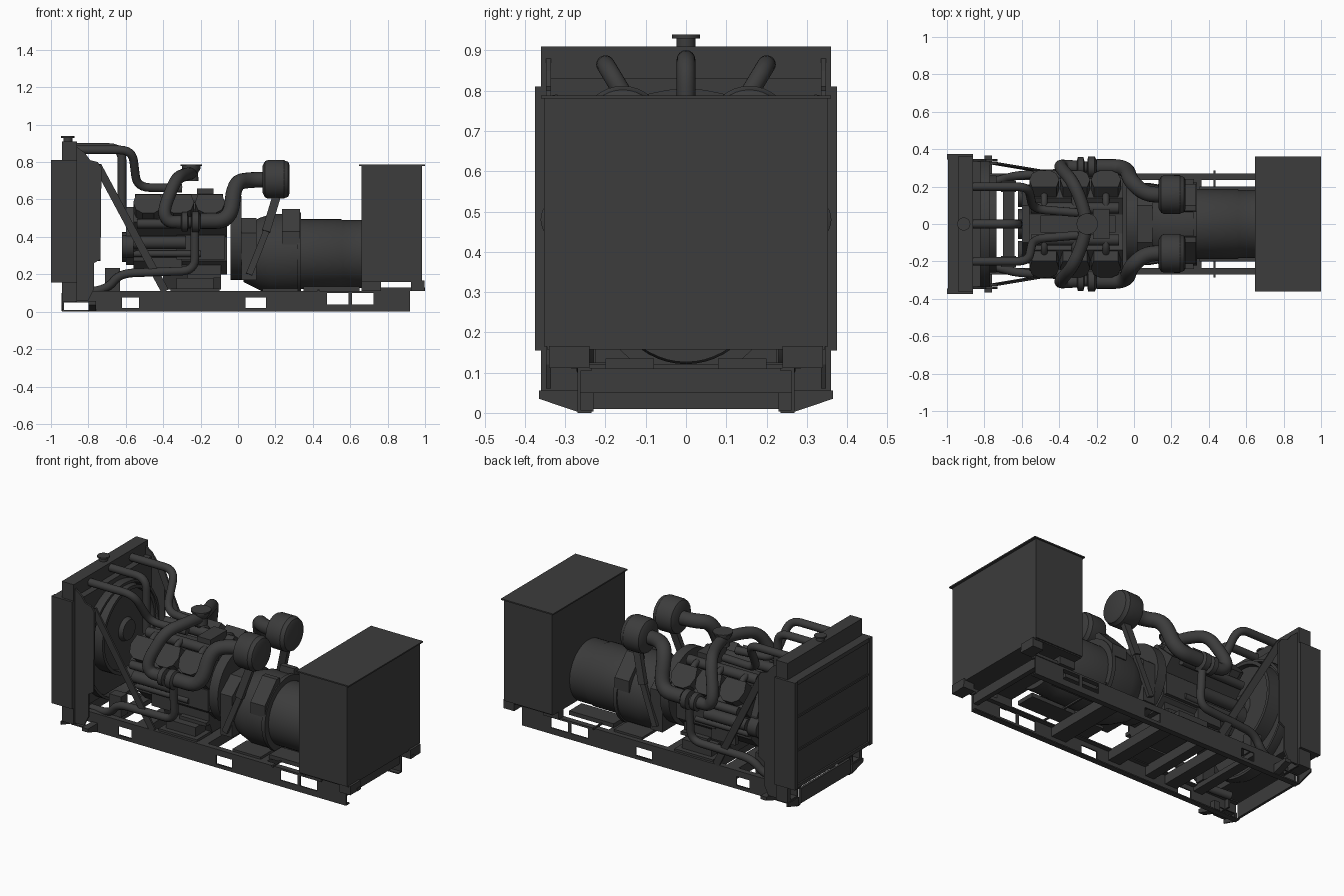
import bpy, bmesh, math
from mathutils import Vector, Matrix

if "Cube" in bpy.data.objects:
    bpy.data.objects.remove(bpy.data.objects["Cube"])

dark = bpy.data.materials.new("dark_grey")
dark.diffuse_color = (0.045, 0.045, 0.045, 1)
dark.use_nodes = True
dark.node_tree.nodes["Principled BSDF"].inputs["Base Color"].default_value = dark.diffuse_color


def finish(name, bm, smooth=False):
    bmesh.ops.remove_doubles(bm, verts=bm.verts, dist=1e-5)
    bmesh.ops.recalc_face_normals(bm, faces=bm.faces)
    me = bpy.data.meshes.new(name)
    bm.to_mesh(me)
    bm.free()
    ob = bpy.data.objects.new(name, me)
    bpy.context.collection.objects.link(ob)
    me.materials.append(dark)
    if smooth:
        select(ob)
        bpy.ops.object.shade_smooth_by_angle(angle=math.radians(35))
    return ob


def select(ob):
    bpy.ops.object.select_all(action='DESELECT')
    ob.select_set(True)
    bpy.context.view_layer.objects.active = ob


def boxes(name, *dims):
    bm = bmesh.new()
    for x0, x1, y0, y1, z0, z1 in dims:
        m = Matrix.Translation(((x0 + x1) / 2, (y0 + y1) / 2, (z0 + z1) / 2))
        m = m @ Matrix.Diagonal((abs(x1 - x0), abs(y1 - y0), abs(z1 - z0), 1))
        bmesh.ops.create_cube(bm, size=1, matrix=m)
    return finish(name, bm)


def prism(name, pts, axis, a, b):
    """Extrude a profile: axis 'X' takes (y,z) points, axis 'Y' takes (x,z)."""
    bm = bmesh.new()
    f = bm.faces.new([bm.verts.new((a, u, v) if axis == 'X' else (u, a, v)) for u, v in pts])
    new = bmesh.ops.extrude_face_region(bm, geom=[f])['geom']
    d = Vector((b - a, 0, 0)) if axis == 'X' else Vector((0, b - a, 0))
    bmesh.ops.translate(bm, vec=d, verts=[v for v in new if isinstance(v, bmesh.types.BMVert)])
    return finish(name, bm)


def lathe(name, prof, y, z, n=40, upright_x=None):
    """Revolve (position, radius) points round the x axis, or the z axis if upright_x is given."""
    bm = bmesh.new()
    up = upright_x is not None
    vs = [bm.verts.new((upright_x + r, y, p) if up else (p, y, z + r)) for p, r in prof]
    es = [bm.edges.new(e) for e in zip(vs, vs[1:])]
    bmesh.ops.spin(bm, geom=vs + es, cent=(upright_x or 0, y, z), axis=(0, 0, 1) if up else (1, 0, 0),
                   angle=math.tau, steps=n, use_merge=True)
    return finish(name, bm, True)


def beam(name, p, q, wy, w):
    p, q = Vector(p), Vector(q)
    d = q - p
    ex = d.normalized()
    ez = ex.cross(Vector((0, 1, 0))).normalized()
    ey = ez.cross(ex)
    m = Matrix((ex * d.length, ey * wy, ez * w)).transposed().to_4x4()
    bm = bmesh.new()
    bmesh.ops.create_cube(bm, size=1, matrix=Matrix.Translation((p + q) / 2) @ m)
    return finish(name, bm)


def pipe(name, pts, r, bend=0.07):
    pts = [Vector(p) for p in pts]
    path = [pts[0]]
    for a, b, c in zip(pts, pts[1:], pts[2:]):
        s = b + (a - b).normalized() * min(bend, (a - b).length * .48)
        e = b + (c - b).normalized() * min(bend, (c - b).length * .48)
        path += [s.lerp(b, t / 6).lerp(b.lerp(e, t / 6), t / 6) for t in range(7)]
    path.append(pts[-1])
    cu = bpy.data.curves.new(name, 'CURVE')
    cu.dimensions = '3D'
    cu.bevel_depth, cu.bevel_resolution, cu.use_fill_caps = r, 6, True
    sp = cu.splines.new('POLY')
    sp.points.add(len(path) - 1)
    for pt, co in zip(sp.points, path):
        pt.co = (*co, 1)
    ob = bpy.data.objects.new(name, cu)
    bpy.context.collection.objects.link(ob)
    select(ob)
    bpy.ops.object.convert(target='MESH')
    ob = bpy.context.object
    ob.data.materials.clear()
    ob.data.materials.append(dark)
    bpy.ops.object.shade_smooth_by_angle(angle=math.radians(40))


# skid: channel rails with fork and access windows
cut = boxes("window_cutter", *[(a, b, -.5, .5, c, d) for a, b, c, d in (
    (-.93, -.79, .008, .05), (-.62, -.53, .02, .075), (.04, .15, .02, .075),
    (.475, .59, .038, .1), (.61, .725, .038, .1))])
cut.hide_render = True
for s in (1, -1):
    rail = prism("skid_rail", [(s * y, z) for y, z in (
        (.235, 0), (.27, 0), (.27, .112), (.235, .112), (.235, .104), (.262, .104), (.262, .007), (.235, .007))],
        'X', -.94, .92)
    mod = rail.modifiers.new("windows", 'BOOLEAN')
    mod.operation, mod.object, mod.solver = 'DIFFERENCE', cut, 'EXACT'
    select(rail)
    bpy.ops.object.modifier_apply(modifier="windows")
bpy.data.objects.remove(cut)
boxes("skid_crossmembers", (-.945, -.93, -.24, .24, .01, .1),
      *[(x, x + w, -.262, .262, z, .11) for x, w, z in
        ((-.7, .06, .08), (-.52, .08, .05), (-.36, .06, .05), (-.12, .08, .05), (.26, .1, .05), (.88, .03, .05))])
boxes("cross_rod", (.425, .435, -.285, .285, .11, .12))

# radiator core in its frame
boxes("radiator_frame", (-1, -.86, -.375, -.345, .155, .81), (-1, -.86, .345, .375, .155, .81),
      (-.995, -.86, -.345, .345, .785, .81), (-.995, -.86, -.345, .345, .155, .175))
boxes("radiator_core", (-.985, -.865, -.345, .345, .175, .785))
boxes("radiator_bars", *[(-.992, -.98, -.345, .345, z, z + .012) for z in (.375, .58)])
boxes("radiator_top_tank", (-.94, -.86, -.36, .36, .8, .91))
lathe("radiator_cap", [(.9, 0), (.9, .024), (.93, .024), (.93, .035), (.939, .035), (.939, 0)], 0, 0, 24, -.91)
boxes("shroud_panel", (-.86, -.82, -.345, .345, .155, .83))
lathe("fan_shroud", [(-.85, .335), (-.82, .345), (-.77, .345), (-.77, .33), (-.82, .325), (-.85, .325),
                     (-.85, .335)], 0, .46, 48)
lathe("fan_drum", [(-.83, 0), (-.83, .26), (-.735, .26), (-.735, .24), (-.76, .235), (-.76, .07), (-.735, .06),
                   (-.735, 0)], 0, .53, 48)
for s in (1, -1):
    boxes("radiator_post", (-.94, -.86, s * .335, s * .36, .055, .81), (-.94, -.86, s * .27, s * .36, .055, .065),
          (-.87, -.86, s * .23, s * .345, .05, .16))
    prism("radiator_foot", [(s * .23, .003), (s * .27, .003), (s * .365, .035), (s * .365, .056), (s * .23, .056)],
          'X', -.8, -.76)
    prism("radiator_foot_rib", [(s * .26, .003), (s * .365, .035), (s * .365, .056), (s * .26, .056)],
          'X', -.945, -.937)
    prism("shroud_cheek", [(-.86, .06), (-.8, .06), (-.77, .12), (-.77, .26), (-.735, .28), (-.73, .77),
                           (-.75, .8), (-.79, .81), (-.82, .85), (-.86, .88)], 'Y', s * .335, s * .347)
    beam("radiator_stay", (-.75, s * .325, .78), (-.39, s * .265, .11), .012, .042)
    boxes("front_bracket", (-.71, -.63, s * .17, s * .23, .11, .235))

# engine block, timing cover and sump
prism("engine_block", [(-.1, .2), (.1, .2), (.17, .27), (.17, .4), (.25, .48), (.14, .585), (.05, .53), (-.05, .53),
                       (-.14, .585), (-.25, .48), (-.17, .4), (-.17, .27)], 'X', -.56, -.06)
prism("timing_cover", [(-.1, .25), (.1, .25), (.17, .32), (.17, .42), (.1, .56), (-.1, .56), (-.17, .42),
                       (-.17, .32)], 'X', -.6, -.56)
prism("sump", [(-.12, .12), (.12, .12), (.15, .2), (.15, .28), (-.15, .28), (-.15, .2)], 'X', -.4, -.09)
boxes("intake_box", (-.22, -.13, -.08, .08, .53, .66), (-.5, -.1, -.045, .045, .52, .58))
lathe("crank_pulley", [(-.62, 0), (-.62, .08), (-.59, .08), (-.59, 0)], 0, .345, 28)
for s in (1, -1):
    # valve covers: one per cylinder, leaning outwards
    for i in range(3):
        x = -.48 + i * .165
        head = prism("cylinder_head", [(-.065, -.05), (-.03, -.075), (.03, -.075), (.065, -.05), (.08, .0),
                                       (.065, .06), (-.065, .06), (-.08, 0)], 'Y', -.06, .05)
        head.matrix_world = Matrix.Translation((x, s * .2, .55)) @ Matrix.Rotation(s * math.radians(42), 4, 'X') \
            @ Matrix.Diagonal((1, s, 1, 1))
        pipe("intake_runner", [(x, s * .085, .61), (x, s * .13, .61), (x, s * .17, .57)], .018, .03)
    pipe("intake_manifold", [(-.55, s * .085, .6), (-.08, s * .085, .6)], .03)
    pipe("exhaust_manifold", [(-.54, s * .26, .47), (-.12, s * .26, .47)], .025)
    pipe("oil_cooler", [(-.56, s * .2, .37), (-.28, s * .2, .37)], .035)
    pipe("fuel_line", [(-.56, s * .185, .31), (-.2, s * .185, .31)], .018)
    boxes("block_side_plate", (-.33, -.07, s * .16, s * .19, .28, .41), (-.46, -.3, s * .15, s * .18, .21, .29))
    boxes("engine_mount", (-.36, -.1, s * .1, s * .255, .11, .125), (-.33, -.13, s * .13, s * .225, .125, .18),
          (-.27, -.09, s * .12, s * .18, .18, .2))
    lathe("accessory_drive", [(-.62, 0), (-.62, .06), (-.56, .06), (-.54, .045), (-.5, .045), (-.5, 0)],
          s * .15, .35, 24)
    # turbocharger, exhaust and intake ducts
    lathe("turbocharger", [(-.33, 0), (-.33, .035), (-.305, .035), (-.3, .052), (-.27, .052), (-.265, .03),
                           (-.25, .03), (-.245, .056), (-.21, .056), (-.2, .035), (-.19, .035), (-.19, 0)],
          s * .305, .48, 28)
    pipe("exhaust_duct", [(-.25, 0, .74), (-.28, s * .12, .735), (-.33, s * .23, .715), (-.4, s * .31, .54),
                          (-.375, s * .31, .48), (-.3, s * .305, .48)], .034)
    pipe("air_duct", [(-.2, s * .305, .485), (-.04, s * .305, .485), (-.02, s * .23, .69), (.06, s * .16, .705),
                      (.16, s * .155, .705)], .042, .1)
    lathe("air_filter", [(.13, 0), (.13, .07), (.145, .097), (.16, .103), (.245, .104), (.25, .1),
                         (.268, .094), (.276, .075), (.276, 0)], s * .157, .708, 36)
    beam("filter_bracket", (.21, s * .17, .63), (.15, s * .2, .43), .03, .045)
    beam("filter_bracket_leg", (.155, s * .195, .44), (.06, s * .21, .2), .02, .035)
    # coolant hoses
    pipe("upper_side_hose", [(-.87, s * .2, .865), (-.565, s * .2, .865), (-.54, s * .08, .665),
                             (-.3, s * .06, .66)], .023)
    pipe("lower_hose", [(-.85, s * .2, .1), (-.7, s * .24, .12), (-.63, s * .26, .205), (-.23, s * .28, .22),
                        (-.23, s * .3, .45)], .023)
pipe("upper_centre_hose", [(-.87, 0, .878), (-.62, 0, .878), (-.62, 0, .52), (-.57, 0, .5)], .023)
lathe("exhaust_outlet", [(.7, 0), (.7, .04), (.74, .035), (.765, .05), (.778, .05), (.778, .057), (.787, .057),
                         (.787, 0)], 0, 0, 28, -.25)

# flywheel housing and alternator
lathe("flywheel_housing", [(-.04, 0), (-.04, .225), (.02, .225), (.02, 0)], 0, .395, 40)
prism("bell_housing", [(-.2, .17), (.2, .17), (.2, .42), (.1, .5), (-.1, .5), (-.2, .42)], 'X', .02, .1)
lathe("generator_body", [(.02, 0), (.03, .15), (.12, .195), (.18, .215), (.33, .215), (.33, .187), (.55, .187),
                         (.56, .182), (.68, .182), (.68, 0)], 0, .308, 48)
lathe("generator_rings", [(.315, .2), (.315, .223), (.338, .223), (.338, .18)], 0, .308, 48)
for s in (1, -1):
    prism("terminal_box", [(s * .06, .47), (s * .07, .55), (s * .1, .55), (s * .215, .43), (s * .215, .36),
                           (s * .17, .36)], 'X', .235, .332)
    boxes("generator_feet", (.13, .32, s * .1, s * .24, .11, .125), (.35, .65, s * .08, s * .2, .11, .135))
    boxes("cabinet_support", (.66, 1, s * .24, s * .275, .112, .13), (.66, .765, s * .24, s * .29, .112, .166),
          (.925, .998, s * .24, s * .34, .112, .166))

# control cabinet
boxes("control_cabinet", (.66, .985, -.352, .352, .165, .78))
boxes("cabinet_lid", (.648, 1, -.36, .36, .78, .788))
boxes("cabinet_base", (.66, .985, -.345, .345, .158, .166))
